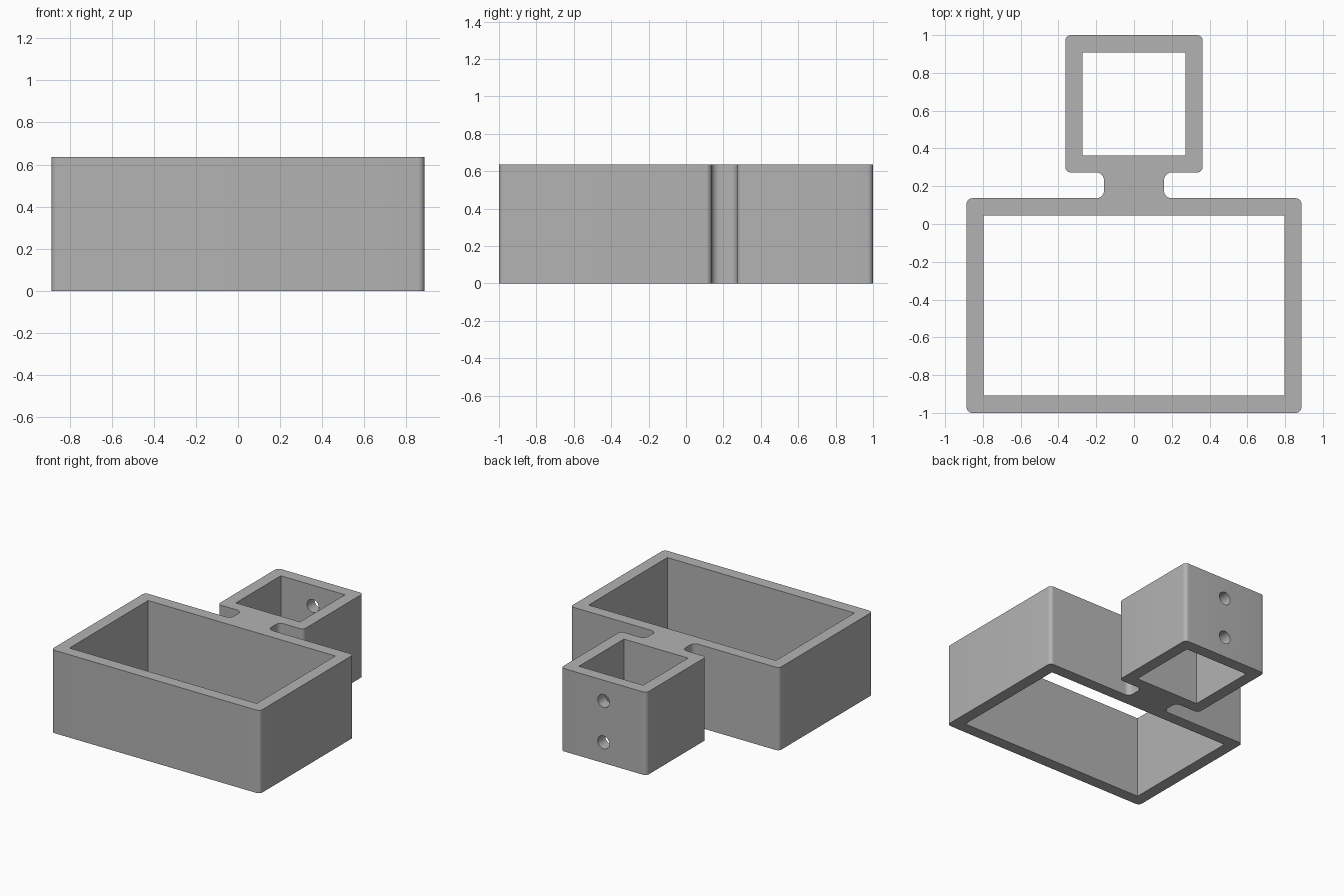
import bpy, bmesh, math
from mathutils import Vector

cube = bpy.data.objects.get("Cube")
if cube:
    bpy.data.objects.remove(cube)

U = 1 / 22             # modelling unit
HEIGHT = 14 * U
WALL = 2 * U
BIG_X, BIG_BACK = 19.5 * U, 3 * U
SMALL_X, SMALL_FRONT = 8 * U, 6 * U
NECK_X = 3.5 * U
HOLE_RADIUS = 0.05

grey = bpy.data.materials.new("plain_grey")
grey.use_nodes = True
colour = (0.45, 0.45, 0.45, 1)
grey.diffuse_color = colour
grey.node_tree.nodes["Principled BSDF"].inputs["Base Color"].default_value = colour


def rounded(corners, steps=8):
    """Replace every right-angled corner (x, y, radius) by an arc."""
    pts = []
    for i, (x, y, r) in enumerate(corners):
        p = Vector((x, y, 0))
        u = (Vector((*corners[i - 1][:2], 0)) - p).normalized()
        v = (Vector((*corners[(i + 1) % len(corners)][:2], 0)) - p).normalized()
        centre = p + (u + v) * r
        for k in range(steps + 1):
            t = math.pi / 2 * k / steps
            pts.append(centre - (v * math.cos(t) + u * math.sin(t)) * r)
    return pts


def rectangle(x, y0, y1):
    return [Vector(p) for p in ((-x, y0, 0), (x, y0, 0), (x, y1, 0), (-x, y1, 0))]


def add_loop(bm, pts):
    verts = [bm.verts.new(p) for p in pts]
    return [bm.edges.new((a, b)) for a, b in zip(verts, verts[1:] + verts[:1])]


# Outline of both boxes and the neck: right half, then mirrored
R, NECK_R = 0.03, 0.04
half = [(BIG_X, -1, R), (BIG_X, BIG_BACK, R), (NECK_X, BIG_BACK, NECK_R),
        (NECK_X, SMALL_FRONT, NECK_R), (SMALL_X, SMALL_FRONT, R), (SMALL_X, 1, R)]
outline = half + [(-x, y, r) for x, y, r in reversed(half)]

# Holder body: profile with two square openings, extruded upwards
bm = bmesh.new()
edges = add_loop(bm, rounded(outline))
edges += add_loop(bm, rectangle(BIG_X - WALL, -1 + WALL, BIG_BACK - WALL))
edges += add_loop(bm, rectangle(SMALL_X - WALL, SMALL_FRONT + WALL, 1 - WALL))
bmesh.ops.triangle_fill(bm, edges=edges, use_beauty=True, normal=(0, 0, 1))
top = bmesh.ops.extrude_face_region(bm, geom=bm.faces[:])["geom"]
bmesh.ops.translate(bm, vec=(0, 0, HEIGHT),
                    verts=[g for g in top if isinstance(g, bmesh.types.BMVert)])
bmesh.ops.recalc_face_normals(bm, faces=bm.faces[:])
mesh = bpy.data.meshes.new("twin_box_holder")
bm.to_mesh(mesh)
bm.free()
mesh.materials.append(grey)
holder = bpy.data.objects.new("twin_box_holder", mesh)
bpy.context.collection.objects.link(holder)

# Two screw holes through the rear wall of the small box
for i, z in enumerate((HEIGHT / 4, HEIGHT * 3 / 4)):
    bpy.ops.mesh.primitive_cylinder_add(vertices=32, radius=HOLE_RADIUS, depth=WALL * 2,
                                        location=(0, 1 - WALL / 2, z),
                                        rotation=(math.pi / 2, 0, 0))
    drill = bpy.context.object
    drill.name = f"hole_cutter_{i + 1}"
    drill.data.materials.append(grey)
    cut = holder.modifiers.new(f"screw_hole_{i + 1}", 'BOOLEAN')
    cut.operation = 'DIFFERENCE'
    cut.solver = 'EXACT'
    cut.object = drill
    bpy.context.view_layer.objects.active = holder
    bpy.ops.object.modifier_apply(modifier=cut.name)
    bpy.data.objects.remove(drill)

# Smooth the rounded corners and holes, keep the edges crisp
bpy.ops.object.select_all(action='DESELECT')
holder.select_set(True)
bpy.context.view_layer.objects.active = holder
bpy.ops.object.shade_smooth_by_angle(angle=math.radians(30))
